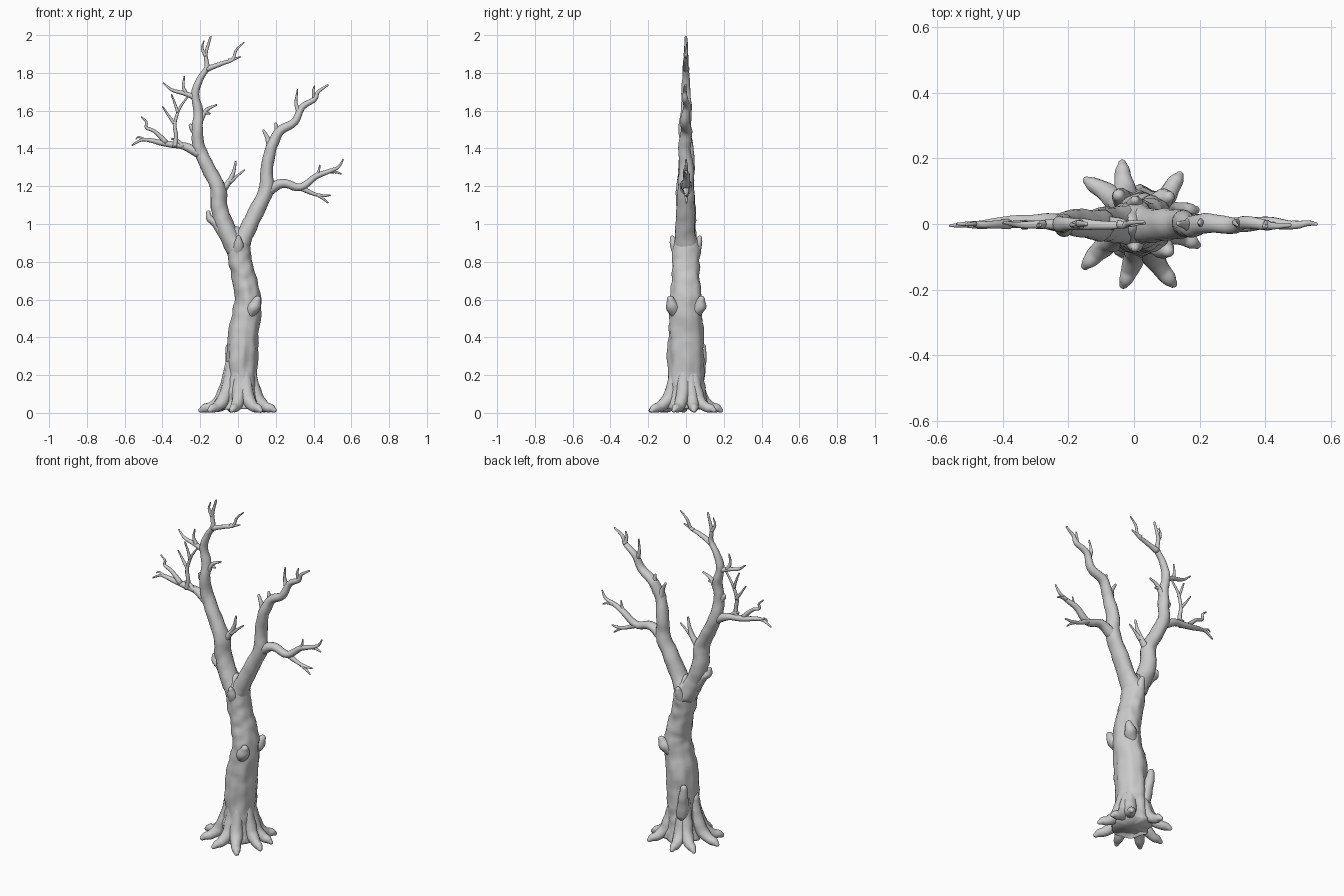
import bpy, bmesh, math
from mathutils import Vector, noise

if "Cube" in bpy.data.objects:
    bpy.data.objects.remove(bpy.data.objects["Cube"])

bark = bpy.data.materials.new("grey bark")
bark.use_nodes = True
GREY = (0.6, 0.6, 0.6, 1)
bark.diffuse_color = GREY
bark.node_tree.nodes["Principled BSDF"].inputs["Base Color"].default_value = GREY


def catmull(a, b, c, d, t):
    return 0.5 * (2 * b + (c - a) * t + (2 * a - 5 * b + 4 * c - d) * t * t
                  + (3 * b - a - 3 * c + d) * t ** 3)


def tube(name, points, sides=10, steps=5, bump=0.15, flute=0.0, stretch=1.0):
    """Rounded tapering tube through (x, y, z, radius) points, roughened with noise."""
    ctrl = [Vector(p) for p in points]
    ctrl = [2 * ctrl[0] - ctrl[1]] + ctrl + [2 * ctrl[-1] - ctrl[-2]]
    path = [catmull(*ctrl[i:i + 4], s / steps)
            for i in range(len(ctrl) - 3) for s in range(steps)]
    path.append(ctrl[-2])
    centres = [p.to_3d() for p in path]
    radii = [max(p.w, 0.003) for p in path]
    # blunt rounded tip
    way = (centres[-1] - centres[-2]).normalized()
    tip, tip_r = centres[-1], radii[-1]
    for along, shrink in ((0.5, 0.85), (0.85, 0.5)):
        centres.append(tip + way * tip_r * along)
        radii.append(tip_r * shrink)

    bm = bmesh.new()
    rings = []
    normal = None
    for i, (c, r) in enumerate(zip(centres, radii)):
        t = (centres[min(i + 1, len(centres) - 1)] - centres[max(i - 1, 0)]).normalized()
        if normal is None:
            normal = t.cross(Vector((0, 1, 0)))
            if normal.length < 0.2:
                normal = Vector((1, 0, 0))
        normal = (normal - t * normal.dot(t)).normalized()
        side = t.cross(normal)
        ring = []
        for k in range(sides):
            a = math.tau * k / sides
            out = normal * math.cos(a) + side * math.sin(a)
            rough = 1 + bump * noise.noise((c + out * r) * 22)
            rough += flute * math.cos(8 * a) * max(0, 1 - c.z)
            off = out * r * rough
            off.y *= stretch
            ring.append(bm.verts.new(c + off))
        rings.append(ring)
    for low, high in zip(rings, rings[1:]):
        for k in range(sides):
            n = (k + 1) % sides
            bm.faces.new((low[k], low[n], high[n], high[k]))
    for ring, pole in ((rings[0][::-1], centres[0]), (rings[-1], tip + way * tip_r)):
        v = bm.verts.new(pole)
        for k in range(sides):
            bm.faces.new((ring[k], ring[(k + 1) % sides], v))
    bmesh.ops.recalc_face_normals(bm, faces=bm.faces)
    for f in bm.faces:
        f.smooth = True
    mesh = bpy.data.meshes.new(name)
    bm.to_mesh(mesh)
    bm.free()
    mesh.materials.append(bark)
    obj = bpy.data.objects.new(name, mesh)
    bpy.context.collection.objects.link(obj)
    return obj


def branch(name, thick, thin, *xz, sides=10):
    """Branch in the xz plane, tapering evenly with a slight collar at its base."""
    last = len(xz) - 1
    pts = []
    for i, (x, z) in enumerate(xz):
        r = thick + (thin - thick) * i / last
        wander = 0.012 * noise.noise((x * 9, z * 9, 0)) if i else 0
        pts.append((x, wander, z, r * (1.15 if i == 0 else 1)))
    return tube(name, pts, sides=sides, stretch=1.15)


# Trunk
tube("trunk", [(.02, 0, .02, .1), (.018, 0, .1, .086), (.02, 0, .2, .08), (.027, 0, .4, .08),
               (.052, 0, .58, .07), (.035, 0, .7, .064), (.012, 0, .8, .062),
               (0, 0, .9, .058), (-.01, 0, .96, .03)],
     sides=32, steps=7, bump=0.12, flute=0.05, stretch=1.17)

# Main limbs
branch("right_limb", .052, .006, (.0, .86), (-.06, .97), (-.1, 1.09), (-.105, 1.19),
       (-.16, 1.3), (-.205, 1.4), (-.215, 1.5), (-.21, 1.6), (-.228, 1.69), (-.2, 1.77),
       (-.165, 1.83), (-.17, 1.9), (-.145, 1.99), sides=16)
branch("left_limb", .05, .005, (.0, .87), (.045, .96), (.095, 1.06), (.15, 1.18), (.152, 1.29),
       (.175, 1.4), (.22, 1.49), (.3, 1.54), (.34, 1.62), (.405, 1.66), (.425, 1.7),
       (.475, 1.735), sides=16)

# Branches and twigs on the right limb
branch("top_branch", .014, .004, (-.167, 1.82), (-.085, 1.85), (-.03, 1.87), (-.01, 1.92), (.03, 1.96))
branch("top_twig", .009, .004, (-.05, 1.865), (-.015, 1.875), (.012, 1.885))
branch("top_spur", .01, .003, (-.17, 1.89), (-.19, 1.93), (-.18, 1.97))
branch("upper_branch", .016, .004, (-.225, 1.67), (-.28, 1.69), (-.35, 1.71), (-.395, 1.745))
branch("upper_twig", .01, .004, (-.275, 1.69), (-.29, 1.73), (-.284, 1.78))
branch("inner_twig", .016, .005, (-.21, 1.53), (-.17, 1.6), (-.115, 1.63))
branch("inner_spur", .009, .004, (-.175, 1.59), (-.15, 1.585))
branch("outer_stub", .02, .011, (-.21, 1.47), (-.238, 1.5), (-.25, 1.52))
branch("outer_branch", .024, .004, (-.2, 1.37), (-.28, 1.41), (-.385, 1.425), (-.465, 1.443),
       (-.51, 1.445), (-.56, 1.418))
branch("outer_twig", .012, .004, (-.38, 1.43), (-.44, 1.49), (-.485, 1.51), (-.485, 1.54), (-.51, 1.565))
branch("outer_fork", .007, .003, (-.49, 1.445), (-.525, 1.46), (-.54, 1.45))
branch("outer_bud", .012, .005, (-.29, 1.41), (-.325, 1.445), (-.35, 1.45))
branch("rising_branch", .013, .005, (-.335, 1.41), (-.328, 1.47), (-.335, 1.53), (-.31, 1.61), (-.262, 1.68))
branch("rising_twig", .009, .004, (-.335, 1.53), (-.365, 1.57), (-.398, 1.62))
branch("rising_fork", .008, .004, (-.318, 1.59), (-.335, 1.64), (-.352, 1.685))
branch("fork_branch", .02, .005, (-.1, 1.16), (-.05, 1.22), (-.025, 1.27), (-.012, 1.33))
branch("fork_twig", .011, .004, (-.045, 1.22), (-.01, 1.25), (.033, 1.285))
branch("low_stub", .03, .012, (-.06, .93), (-.115, 1.0), (-.15, 1.03), (-.157, 1.06))
branch("low_bud", .024, .012, (-.02, .82), (-.05, .87), (-.068, .89))

# Branches and twigs on the left limb
branch("side_branch", .028, .004, (.145, 1.17), (.235, 1.215), (.33, 1.195), (.41, 1.25),
       (.485, 1.28), (.53, 1.3), (.556, 1.34))
branch("side_twig", .01, .004, (.405, 1.245), (.425, 1.275), (.433, 1.31))
branch("side_spur", .009, .004, (.48, 1.278), (.52, 1.275), (.545, 1.265))
branch("drooping_twig", .014, .004, (.325, 1.195), (.4, 1.16), (.45, 1.15), (.488, 1.152))
branch("drooping_fork", .008, .004, (.42, 1.155), (.455, 1.13), (.475, 1.113))
branch("crown_twig", .013, .004, (.325, 1.59), (.307, 1.64), (.315, 1.71))
branch("crown_spur", .01, .004, (.405, 1.66), (.398, 1.7), (.405, 1.73))
branch("limb_stub", .02, .007, (.172, 1.39), (.158, 1.45), (.135, 1.495))
branch("limb_bud", .017, .007, (.21, 1.47), (.205, 1.5), (.2, 1.53))

# Knots on the trunk, in front and back pairs
for place, s in (("front", -1), ("back", 1)):
    tube(place + "_knot", [(.06, s * .05, .53, .034), (.088, s * .072, .565, .034),
                           (.104, s * .082, .6, .02)], sides=14)
    tube(place + "_upper_knot", [(0, s * .04, .85, .03), (.003, s * .062, .895, .025),
                                 (.003, s * .072, .925, .014)], sides=14)
tube("back_stump", [(-.02, .06, .16, .035), (-.036, .078, .27, .03), (-.047, .088, .35, .018)], sides=14)

# Roots spreading from the foot: angle in degrees and reach
ROOTS = [(13, .19), (50, .205), (104, .2), (140, .215), (183, .22),
         (219, .215), (256, .2), (301, .222), (340, .2)]
for n, (deg, reach) in enumerate(ROOTS):
    c, s = math.cos(math.radians(deg)), math.sin(math.radians(deg))
    sway = 0.012 * (-1) ** n
    pts = []
    for part, z, r in ((.24, .27, .026), (.33, .15, .035), (.48, .07, .034),
                       (.7, .033, .027), (.86, .024, .022), (.95, .014, .013)):
        bend = sway * math.sin(part * math.pi)
        pts.append((.012 + c * reach * part - s * bend, s * reach * part + c * bend, z, r))
    tube(f"root_{n + 1}", pts, sides=14)
